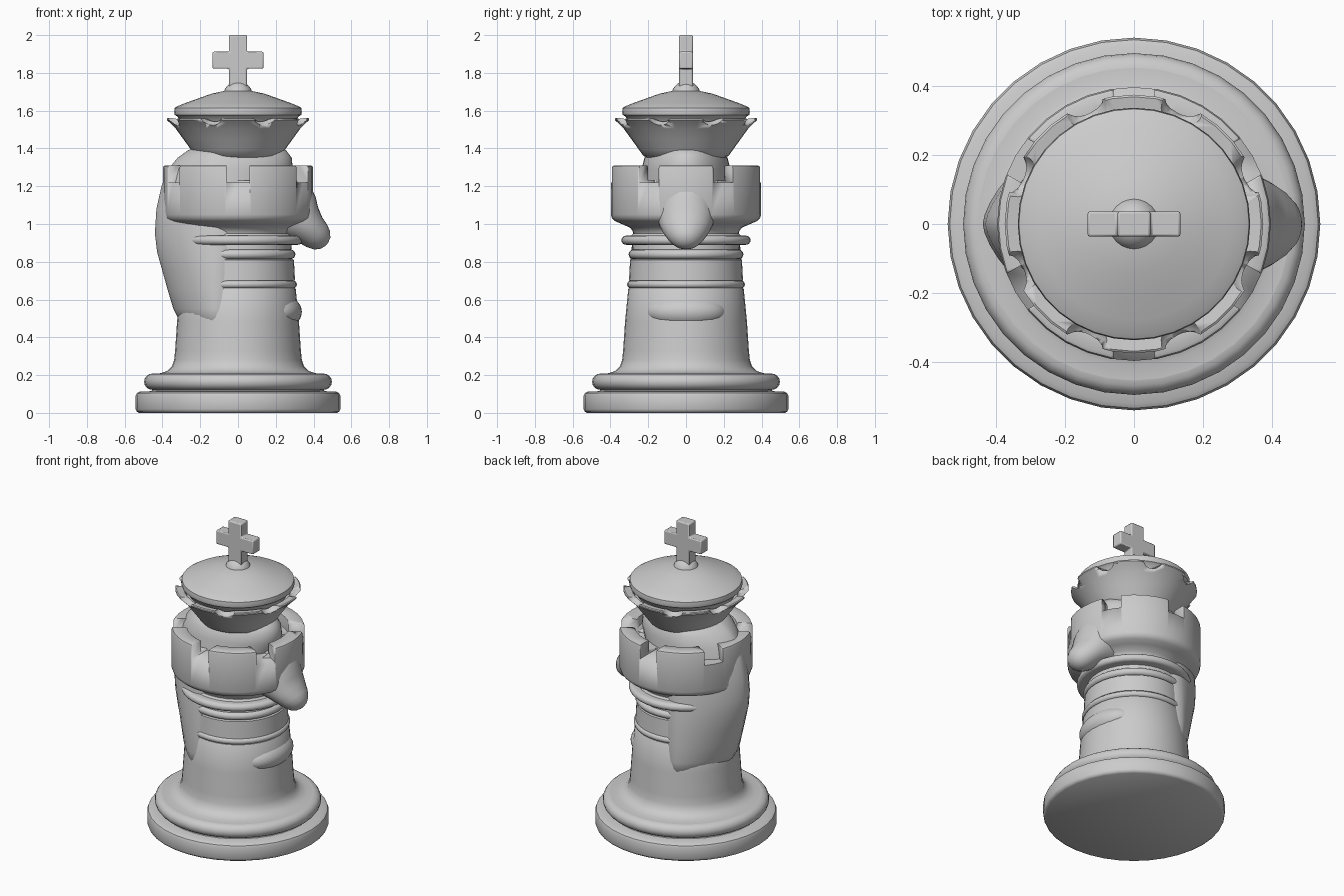
import bpy, bmesh
from math import sin, cos, pi, radians
from mathutils import Matrix

if "Cube" in bpy.data.objects:
    bpy.data.objects.remove(bpy.data.objects["Cube"])


def finish(bm, name, angle=35):
    bmesh.ops.remove_doubles(bm, verts=bm.verts, dist=1e-5)
    bmesh.ops.recalc_face_normals(bm, faces=bm.faces)
    me = bpy.data.meshes.new(name)
    bm.to_mesh(me)
    bm.free()
    ob = bpy.data.objects.new(name, me)
    bpy.context.collection.objects.link(ob)
    bpy.ops.object.select_all(action='DESELECT')
    ob.select_set(True)
    bpy.context.view_layer.objects.active = ob
    bpy.ops.object.shade_smooth_by_angle(angle=radians(angle))
    return ob


def loft(name, rings, angle=35):
    """Skin a list of equal-length point rings and cap both ends."""
    bm = bmesh.new()
    vs = [[bm.verts.new(p) for p in r] for r in rings]
    n = len(vs[0])
    for a, b in zip(vs, vs[1:]):
        for i in range(n):
            j = (i + 1) % n
            bm.faces.new((a[i], a[j], b[j], b[i]))
    bm.faces.new(vs[0])
    bm.faces.new(vs[-1])
    return finish(bm, name, angle)


def lathe(name, prof, n=36, angle=35):
    return loft(name, [[(r * cos(2 * pi * i / n), r * sin(2 * pi * i / n), z)
                        for i in range(n)] for r, z in prof], angle)


def cut(ob, bm, name):
    c = finish(bm, name)
    m = ob.modifiers.new("cut", 'BOOLEAN')
    m.object, m.operation, m.solver = c, 'DIFFERENCE', 'EXACT'
    c.hide_render = True
    c.hide_viewport = True


def bead(r, z0, z1, inner):
    """Profile points of a rounded ring."""
    h, c = (z1 - z0) / 2, (z0 + z1) / 2
    return ([(inner, z0)] + [(r - h + h * cos(a), c + h * sin(a))
            for a in [pi * (k / 8 - .5) for k in range(9)]] + [(inner, z1)])


# Base and tapered column with turned rings
prof = [(.525, 0), (.537, .008), (.542, .02), (.542, .09), (.536, .104), (.522, .112), (.46, .115)]
prof += bead(.497, .122, .208, .455)
prof += [(.41, .21), (.375, .222), (.35, .245), (.338, .28), (.333, .33), (.323, .48), (.306, .655)]
prof += bead(.312, .66, .70, .302)
prof += [(.296, .81)] + bead(.304, .815, .864, .285) + [(.283, .888)]
prof += bead(.342, .89, .938, .29) + [(.28, .95)]
lathe("column", prof)

# Battlement tower top with six notches
tower = lathe("battlement", [
    (.25, .90), (.275, .94), (.278, .955), (.295, .98), (.34, 1.0), (.375, 1.015), (.392, 1.03),
    (.398, 1.05), (.398, 1.295), (.394, 1.306), (.386, 1.31), (.315, 1.31), (.307, 1.305),
    (.305, 1.295), (.305, 1.23), (.1, 1.23)])
bm = bmesh.new()
for k in range(6):
    a = radians(30 + 60 * k)
    bmesh.ops.create_cube(bm, size=1, matrix=Matrix.Rotation(a, 4, 'Z')
                          @ Matrix.Translation((.36, 0, 1.32)) @ Matrix.Diagonal((.26, .12, .2, 1)))
cut(tower, bm, "notch_cutter")

# Flared coronet with eight scallops
crown = lathe("coronet", [
    (.2, 1.1), (.2, 1.35), (.225, 1.36), (.25, 1.395), (.29, 1.45), (.33, 1.505), (.36, 1.535),
    (.376, 1.55), (.376, 1.558), (.37, 1.562), (.325, 1.555), (.31, 1.53), (.1, 1.53)])
bm = bmesh.new()
for k in range(8):
    a = radians(22.5 + 45 * k)
    bmesh.ops.create_uvsphere(bm, u_segments=20, v_segments=12, radius=.068,
                              matrix=Matrix.Translation((.365 * cos(a), .365 * sin(a), 1.588)))
cut(crown, bm, "scallop_cutter")

# Domed cap with ball
lathe("cap", [(.26, 1.45), (.30, 1.54), (.322, 1.57), (.335, 1.578), (.338, 1.592), (.335, 1.615),
              (.32, 1.624), (.28, 1.64), (.21, 1.665), (.14, 1.69), (.07, 1.705), (.02, 1.71)])
bm = bmesh.new()
bmesh.ops.create_uvsphere(bm, u_segments=24, v_segments=14, radius=.077,
                          matrix=Matrix.Translation((0, 0, 1.68)))
finish(bm, "cap_ball")

# Cross finial
xz = [(-.048, 1.72), (.048, 1.72), (.048, 1.822), (.135, 1.822), (.135, 1.912), (.048, 1.912),
      (.048, 2), (-.048, 2), (-.048, 1.912), (-.135, 1.912), (-.135, 1.822), (-.048, 1.822)]
cross = loft("cross", [[(x, y, z) for x, z in xz] for y in (-.037, .037)])
bv = cross.modifiers.new("bevel", 'BEVEL')
bv.width, bv.segments, bv.limit_method = .007, 2, 'ANGLE'


# Horse neck: z, back x, front x, half width
def neck_ring(z, xb, xf, b, n=40):
    pts, xc = [], -.12
    for i in range(n):
        c, s = cos(2 * pi * i / n), sin(2 * pi * i / n)
        e = 1.3 if c < 0 else 1
        x = (xf - xc) * c if c > 0 else (xb - xc) * abs(c) ** e
        y = b * (1 if s > 0 else -1) * abs(s) ** e
        pts.append((xc + x, y, z))
    return pts


neck = [(.455, -.22, .0, .20), (.462, -.27, .05, .265), (.49, -.312, .08, .295), (.55, -.342, .1, .302),
        (.65, -.372, .1, .30), (.75, -.40, .1, .298), (.85, -.428, .12, .29), (.95, -.44, .15, .28),
        (1.08, -.432, .2, .265), (1.2, -.405, .26, .245), (1.29, -.37, .29, .235),
        (1.35, -.32, .285, .22), (1.39, -.265, .255, .19), (1.415, -.2, .18, .12)]
loft("horse_neck", [neck_ring(*r) for r in neck], 50)

# Horse muzzle along a slanted axis: distance, half height, half width
rings = []
for t, h, w in [(0, .19, .17), (.08, .175, .165), (.15, .148, .152), (.20, .115, .142), (.25, .092, .125),
                (.30, .08, .1), (.335, .064, .074), (.358, .04, .045), (.367, .012, .014)]:
    cx, cz = .2 + .73 * t, 1.14 - .68 * t
    rings.append([(cx + .68 * h * cos(a), w * sin(a), cz + .73 * h * cos(a))
                  for a in [2 * pi * i / 28 for i in range(28)]])
loft("horse_muzzle", rings, 60)

# Horse chest bulge
bm = bmesh.new()
bmesh.ops.create_uvsphere(bm, u_segments=32, v_segments=18, radius=1,
                          matrix=Matrix.Translation((.2, 0, .535)) @ Matrix.Diagonal((.138, .215, .1, 1)))
finish(bm, "horse_chest", 60)
